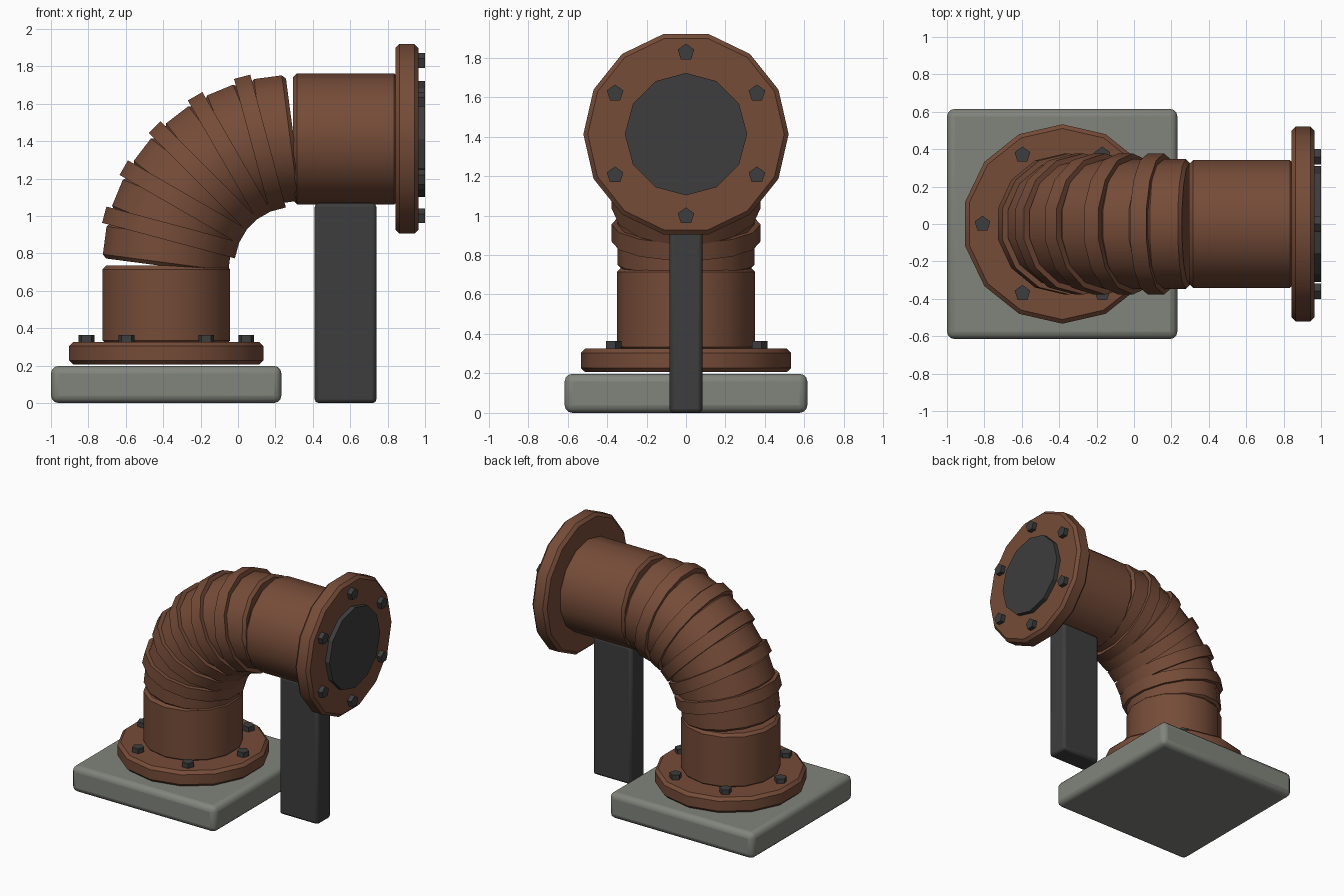
import bpy, bmesh
from math import radians, sin, cos, pi
from mathutils import Matrix, Vector

if "Cube" in bpy.data.objects:
    bpy.data.objects.remove(bpy.data.objects["Cube"])


def material(name, color):
    m = bpy.data.materials.new(name)
    m.use_nodes = True
    m.diffuse_color = (*color, 1)
    bsdf = m.node_tree.nodes["Principled BSDF"]
    bsdf.inputs["Base Color"].default_value = (*color, 1)
    bsdf.inputs["Roughness"].default_value = 0.7
    return m


RUST = material("rust_brown", (0.18, 0.072, 0.04))
STONE = material("concrete_grey", (0.22, 0.23, 0.20))
DARK = material("dark_metal", (0.047, 0.047, 0.047))


def finish(name, bm, mat, bevel, segments=1, smooth=True):
    mesh = bpy.data.meshes.new(name)
    bm.to_mesh(mesh)
    bm.free()
    mesh.materials.append(mat)
    obj = bpy.data.objects.new(name, mesh)
    bpy.context.collection.objects.link(obj)
    if bevel:
        mod = obj.modifiers.new("Bevel", "BEVEL")
        mod.width = bevel
        mod.segments = segments
        mod.limit_method = "ANGLE"
        mod.angle_limit = radians(40)
    if smooth:
        bpy.ops.object.select_all(action="DESELECT")
        obj.select_set(True)
        bpy.context.view_layer.objects.active = obj
        bpy.ops.object.shade_smooth_by_angle(angle=radians(35))
    return obj


def box(name, low, high, mat, bevel, segments):
    low, high = Vector(low), Vector(high)
    bm = bmesh.new()
    bmesh.ops.create_cube(bm, size=1, matrix=Matrix.Translation((low + high) / 2)
                          @ Matrix.Diagonal((*(high - low), 1)))
    return finish(name, bm, mat, bevel, segments)


def drum(name, centre, radius, depth, tilt=0, sides=14, spin=0, mat=RUST,
         bevel=0.0, smooth=True):
    """Capped cylinder; tilt leans its axis from +z towards +x."""
    bm = bmesh.new()
    bmesh.ops.create_cone(
        bm, cap_ends=True, segments=sides, radius1=radius, radius2=radius, depth=depth,
        matrix=Matrix.Translation(centre) @ Matrix.Rotation(radians(tilt), 4, "Y")
        @ Matrix.Rotation(radians(spin), 4, "Z"))
    return finish(name, bm, mat, bevel, smooth=smooth)


AXIS_X, AXIS_Z = -0.383, 1.412      # lower pipe axis, upper pipe axis
BEND = 0.675                        # elbow centreline radius
CX, CZ = AXIS_X + BEND, AXIS_Z - BEND


def on_bend(angle):
    a = radians(angle)
    return (CX - BEND * cos(a), 0, CZ + BEND * sin(a))


# Base slab and support post
box("base_slab", (-1, -0.615, 0), (0.232, 0.615, 0.198), STONE, 0.04, 3)
box("support_post", (0.41, -0.083, 0), (0.74, 0.083, 1.068), DARK, 0.02, 2)

# Straight pipes and flanges
drum("lower_flange", (AXIS_X, 0, 0.266), 0.533, 0.12, bevel=0.022)
drum("lower_pipe", (AXIS_X, 0, 0.525), 0.35, 0.42, bevel=0.02)
drum("upper_pipe", (0.575, 0, AXIS_Z), 0.35, 0.56, 90, spin=90, bevel=0.02)
drum("upper_flange", (0.903, 0, AXIS_Z), 0.52, 0.124, 90, bevel=0.022)
drum("end_cap", (0.975, 0, AXIS_Z), 0.31, 0.05, 90, sides=12, mat=DARK, smooth=False)

# Elbow: straight segments with a raised band over each joint
STEP = 15
for i in range(6):
    angle = (i + 0.5) * STEP
    drum(f"elbow_segment_{i + 1}", on_bend(angle), 0.347, 0.19, angle, bevel=0.02)
for i in range(1, 6):
    drum(f"elbow_band_{i}", on_bend(i * STEP), 0.377, 0.09, i * STEP)

# Flange bolts
for i in range(6):
    a = i * pi / 3
    drum(f"lower_bolt_{i + 1}", (AXIS_X + 0.427 * cos(a), 0.427 * sin(a), 0.338),
         0.044, 0.05, sides=5, mat=DARK, smooth=False)
    drum(f"upper_bolt_{i + 1}", (0.975, 0.415 * sin(a), AXIS_Z + 0.415 * cos(a)),
         0.044, 0.05, 90, sides=5, spin=90, mat=DARK, smooth=False)
